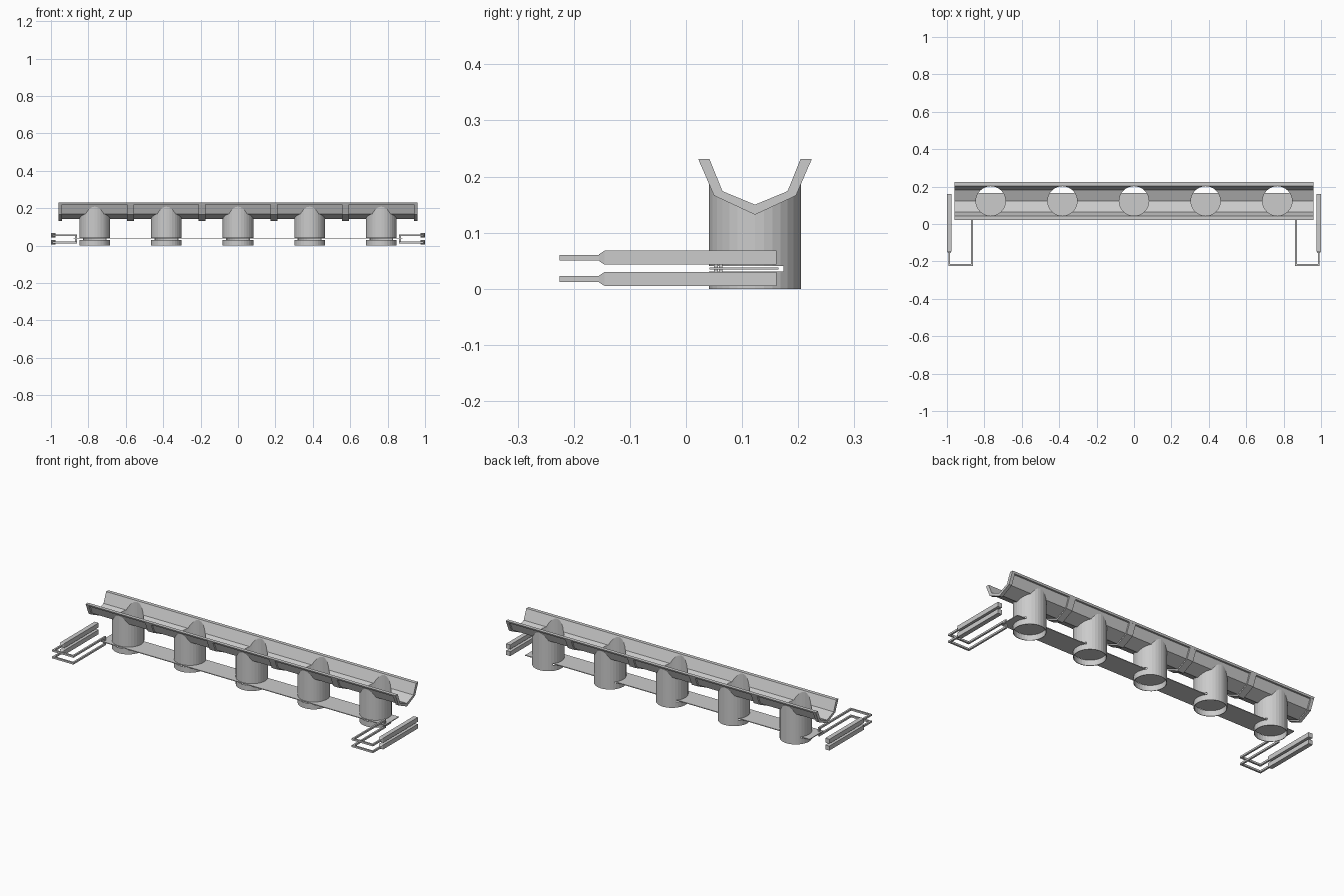
import bpy, bmesh, math

if "Cube" in bpy.data.objects:
    bpy.data.objects.remove(bpy.data.objects["Cube"])

CY, R = 0.123, 0.082          # trough axis and tube radius
TUBES = [-0.766, -0.383, 0.0, 0.383, 0.766]


def finish(name, bm):
    bmesh.ops.recalc_face_normals(bm, faces=bm.faces)
    me = bpy.data.meshes.new(name)
    bm.to_mesh(me)
    bm.free()
    ob = bpy.data.objects.new(name, me)
    bpy.context.collection.objects.link(ob)
    return ob


def prism(name, profile, x0, x1):
    """Extrude a (y, z) profile along x."""
    bm = bmesh.new()
    face = bm.faces.new([bm.verts.new((x0, y, z)) for y, z in profile])
    ext = bmesh.ops.extrude_face_region(bm, geom=[face])['geom']
    verts = [v for v in ext if isinstance(v, bmesh.types.BMVert)]
    bmesh.ops.translate(bm, verts=verts, vec=(x1 - x0, 0, 0))
    return finish(name, bm)


def box(name, x0, x1, y0, y1, z0, z1):
    return prism(name, [(y0, z0), (y1, z0), (y1, z1), (y0, z1)], x0, x1)


def cylinder(name, x, r, z0, z1, n=32):
    bm = bmesh.new()
    bmesh.ops.create_cone(bm, cap_ends=True, segments=n, radius1=r, radius2=r, depth=z1 - z0)
    bmesh.ops.translate(bm, verts=bm.verts, vec=(x, CY, (z0 + z1) / 2))
    return finish(name, bm)


def cut(ob, cutters):
    """Subtract the cutters, bake the result and remove the cutters."""
    for c in cutters:
        m = ob.modifiers.new("cut", 'BOOLEAN')
        m.operation, m.object, m.solver = 'DIFFERENCE', c, 'EXACT'
    bpy.context.view_layer.update()
    deps = bpy.context.evaluated_depsgraph_get()
    me = bpy.data.meshes.new_from_object(ob.evaluated_get(deps))
    ob.modifiers.clear()
    ob.data = me
    for c in cutters:
        bpy.data.objects.remove(c)


def mirror_y(half):
    """Complete a half profile given as (offset from axis, z), centre point last."""
    return [(CY - d, z) for d, z in half] + [(CY + d, z) for d, z in half[-2::-1]]


inner = mirror_y([(0.081, 0.231), (0.058, 0.174), (0, 0.150)])
shell = mirror_y([(0.101, 0.231), (0.097, 0.221), (0.087, 0.221), (0.066, 0.170), (0, 0.141)])
rib = mirror_y([(0.101, 0.231), (0.073, 0.166), (0, 0.132)])

# Trough with round holes over the tubes
trough = prism("trough", shell + inner[::-1], -0.957, 0.957)
cut(trough, [cylinder("hole", x, R - 0.002, 0.1, 0.3) for x in TUBES])

# Strengthening ribs between tubes and at the ends
for i, (a, b) in enumerate([(-0.959, -0.941), (-0.594, -0.556), (-0.211, -0.173),
                            (0.173, 0.211), (0.556, 0.594), (0.941, 0.959)]):
    prism(f"trough_rib_{i + 1}", rib + inner[::-1], a, b)

# Open tubes, trimmed to the trough and slotted for the gate plate
space = [(-0.1, 0.4), (-0.1, 0.231)] + inner + [(0.35, 0.231), (0.35, 0.4)]
for i, x in enumerate(TUBES):
    tube = cylinder(f"tube_{i + 1}", x, R, 0, 0.28)
    cut(tube, [cylinder("bore", x, R - 0.003, -0.1, 0.4),
               prism("space", space, x - 0.2, x + 0.2),
               box("slot", x - 0.2, x + 0.2, -0.1, 0.174, 0.031, 0.041)])

# Sliding gate plate
box("gate_plate", -0.88, 0.88, 0.042, 0.165, 0.034, 0.038)

# Handles: two stacked wire hoops with square grips on each end
for side, s in (("left", -1), ("right", 1)):
    def hbox(name, xa, xb, *rest):
        box(f"{side}_{name}", min(s * xa, s * xb), max(s * xa, s * xb), *rest)
    for level, z in (("lower", 0.0175), ("upper", 0.0555)):
        h = 0.005
        hbox(f"{level}_handle_arm", 0.861, 0.871, -0.225, 0.065, z - h, z + h)
        hbox(f"{level}_handle_bar", 0.871, 0.9925, -0.225, -0.215, z - h, z + h)
        hbox(f"{level}_handle_rod", 0.9825, 0.9925, -0.215, -0.15, z - h, z + h)
        # Grip with a tapered front end
        bm = bmesh.new()
        rings = []
        for y, r in ((-0.155, 0.006), (-0.145, 0.0125), (0.161, 0.0125)):
            rings.append([bm.verts.new((s * 0.9875 + a * r, y, z + b * r))
                          for a, b in ((-1, -1), (1, -1), (1, 1), (-1, 1))])
        for p, q in zip(rings, rings[1:]):
            for k in range(4):
                bm.faces.new((p[k], p[k - 1], q[k - 1], q[k]))
        bm.faces.new(rings[0])
        bm.faces.new(rings[-1])
        finish(f"{side}_{level}_grip", bm)
    # Pins joining the hoops to the plate
    hbox("pin_front", 0.861, 0.871, 0.050, 0.057, 0.02, 0.053)
    hbox("pin_back", 0.861, 0.871, 0.059, 0.065, 0.02, 0.053)
